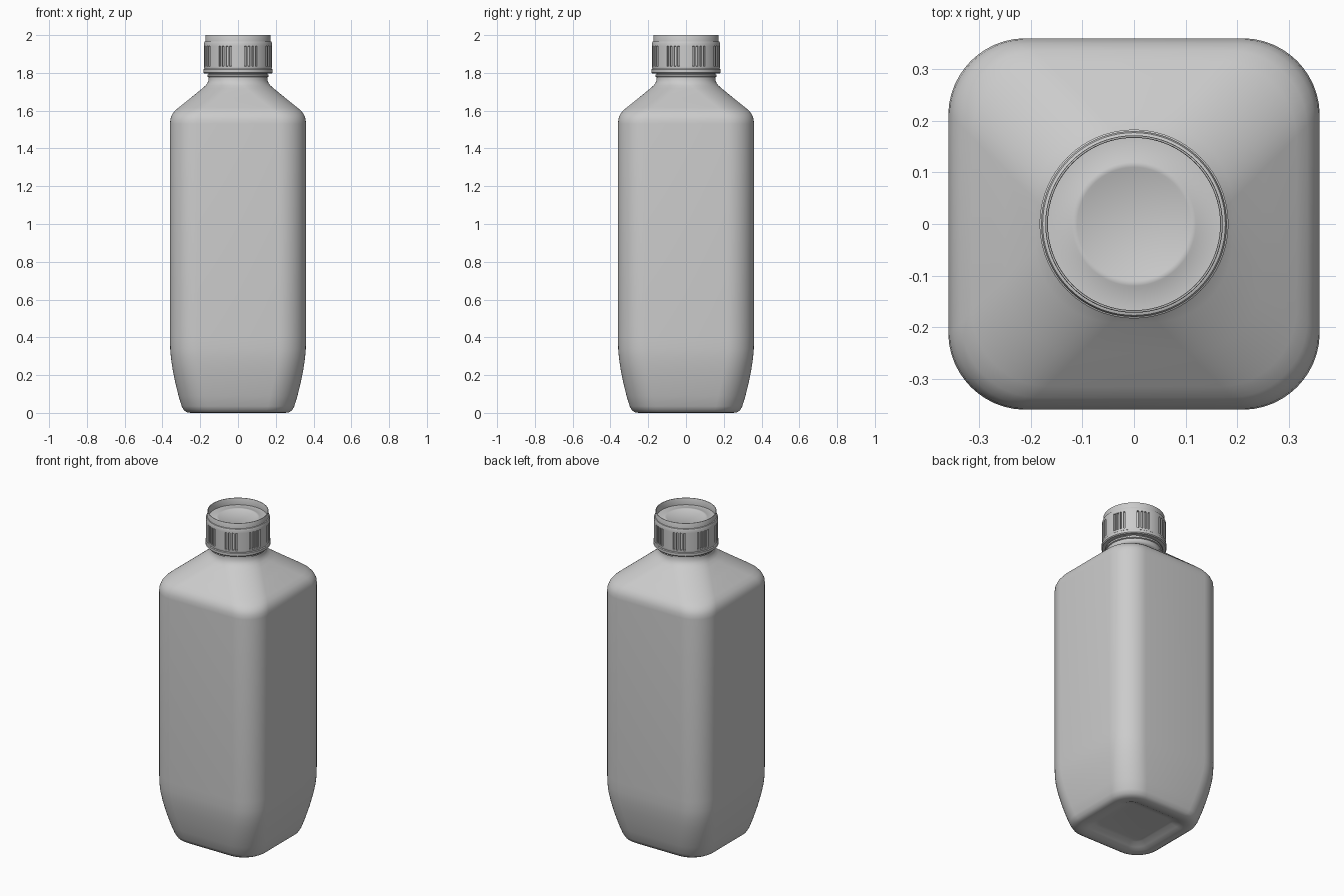
import bpy, bmesh, math

if "Cube" in bpy.data.objects:
    bpy.data.objects.remove(bpy.data.objects["Cube"])

grey = bpy.data.materials.new("light_grey_plastic")
grey.diffuse_color = (0.6, 0.6, 0.6, 1)
grey.use_nodes = True
grey.node_tree.nodes["Principled BSDF"].inputs["Base Color"].default_value = grey.diffuse_color


def loft(name, rings, angle=40):
    """Skin a stack of equal-length rings, closing both ends."""
    bm = bmesh.new()
    loops = [[bm.verts.new(p) for p in ring] for ring in rings]
    n = len(loops[0])
    for a, b in zip(loops, loops[1:]):
        for i in range(n):
            j = (i + 1) % n
            bm.faces.new((a[i], a[j], b[j], b[i]))
    bm.faces.new(loops[0][::-1])
    bm.faces.new(loops[-1])
    bmesh.ops.recalc_face_normals(bm, faces=bm.faces)
    mesh = bpy.data.meshes.new(name)
    bm.to_mesh(mesh)
    bm.free()
    mesh.materials.append(grey)
    ob = bpy.data.objects.new(name, mesh)
    bpy.context.collection.objects.link(ob)
    bpy.ops.object.select_all(action='DESELECT')
    ob.select_set(True)
    bpy.context.view_layer.objects.active = ob
    bpy.ops.object.shade_smooth_by_angle(angle=math.radians(angle))
    return ob


def rounded_square(half, radius, z, seg=12):
    """Square ring with rounded corners; a circle when radius equals half."""
    c = half - radius
    pts = []
    for k in range(4):
        mid = math.radians(45 + 90 * k)
        cx, cy = c * math.copysign(1, math.cos(mid)), c * math.copysign(1, math.sin(mid))
        for i in range(seg + 1):
            a = math.radians(90 * k + 90 * (0.02 + 0.96 * i / seg))
            pts.append((cx + radius * math.cos(a), cy + radius * math.sin(a), z))
    return pts


def circle(r, z, n=96):
    return [(r * math.cos(2 * math.pi * i / n), r * math.sin(2 * math.pi * i / n), z)
            for i in range(n)]


# Bottle body: recessed base, tapered foot, straight walls, shoulder, neck
body = [(0.15, 0.04, 0.03), (0.17, 0.05, 0.028), (0.20, 0.07, 0.012), (0.225, 0.09, 0.003),
        (0.25, 0.12, 0.0), (0.27, 0.13, 0.003), (0.287, 0.14, 0.014), (0.298, 0.145, 0.035),
        (0.315, 0.15, 0.09), (0.332, 0.15, 0.16), (0.346, 0.15, 0.23), (0.355, 0.15, 0.29),
        (0.359, 0.15, 0.34), (0.36, 0.15, 0.40), (0.36, 0.15, 1.53), (0.358, 0.15, 1.555),
        (0.35, 0.15, 1.578), (0.336, 0.15, 1.598), (0.315, 0.15, 1.616), (0.25, 0.15, 1.668),
        (0.19, 0.15, 1.717), (0.172, 0.15, 1.733), (0.162, 0.152, 1.746),
        (0.156, 0.154, 1.762), (0.155, 0.155, 1.78), (0.155, 0.155, 1.85)]
loft("bottle_body", [rounded_square(*p) for p in body])

# Collar under the cap
loft("neck_collar", [circle(r, z) for r, z in
                     [(0.15, 1.775), (0.162, 1.78), (0.162, 1.79), (0.15, 1.795)]])

# Tamper ring at the foot of the cap
loft("tamper_ring", [circle(r, z) for r, z in
                     [(0.15, 1.797), (0.178, 1.797), (0.183, 1.802), (0.183, 1.818),
                      (0.178, 1.822), (0.15, 1.822)]])


# Cap grip: groups of vertical grooves with plain panels between them
def grip_ring(r, z, depth):
    pts = []
    for group in range(8):
        base = 45 * group
        angles = [(-8, 0), (-4, 0), (0, 0), (4, 0), (8, 0)]
        for g in range(4):
            c = 12.5 + 6.6 * g
            angles += [(c - 1.8, 0), (c - 1.4, 1), (c + 1.4, 1), (c + 1.8, 0)]
        for a, cut in angles:
            t = math.radians(base + a)
            rr = r - depth * cut
            pts.append((rr * math.cos(t), rr * math.sin(t), z))
    return pts


loft("cap_grip", [grip_ring(*p) for p in
                  [(0.15, 1.820, 0), (0.178, 1.820, 0), (0.180, 1.826, 0), (0.180, 1.834, 0),
                   (0.180, 1.836, 0.009), (0.180, 1.940, 0.009), (0.180, 1.942, 0),
                   (0.180, 1.958, 0), (0.177, 1.966, 0), (0.170, 1.968, 0),
                   (0.150, 1.968, 0)]][:-1] + [grip_ring(0.168, 1.95, 0)], 30)

# Raised rim around the recessed lid, with a shallow ring step
loft("cap_lid", [circle(r, z) for r, z in
                 [(0.165, 1.945), (0.172, 1.95), (0.172, 1.998), (0.171, 2.0), (0.168, 2.0),
                  (0.167, 1.998), (0.167, 1.958), (0.125, 1.958), (0.120, 1.961),
                  (0.110, 1.961), (0.105, 1.958)]])
